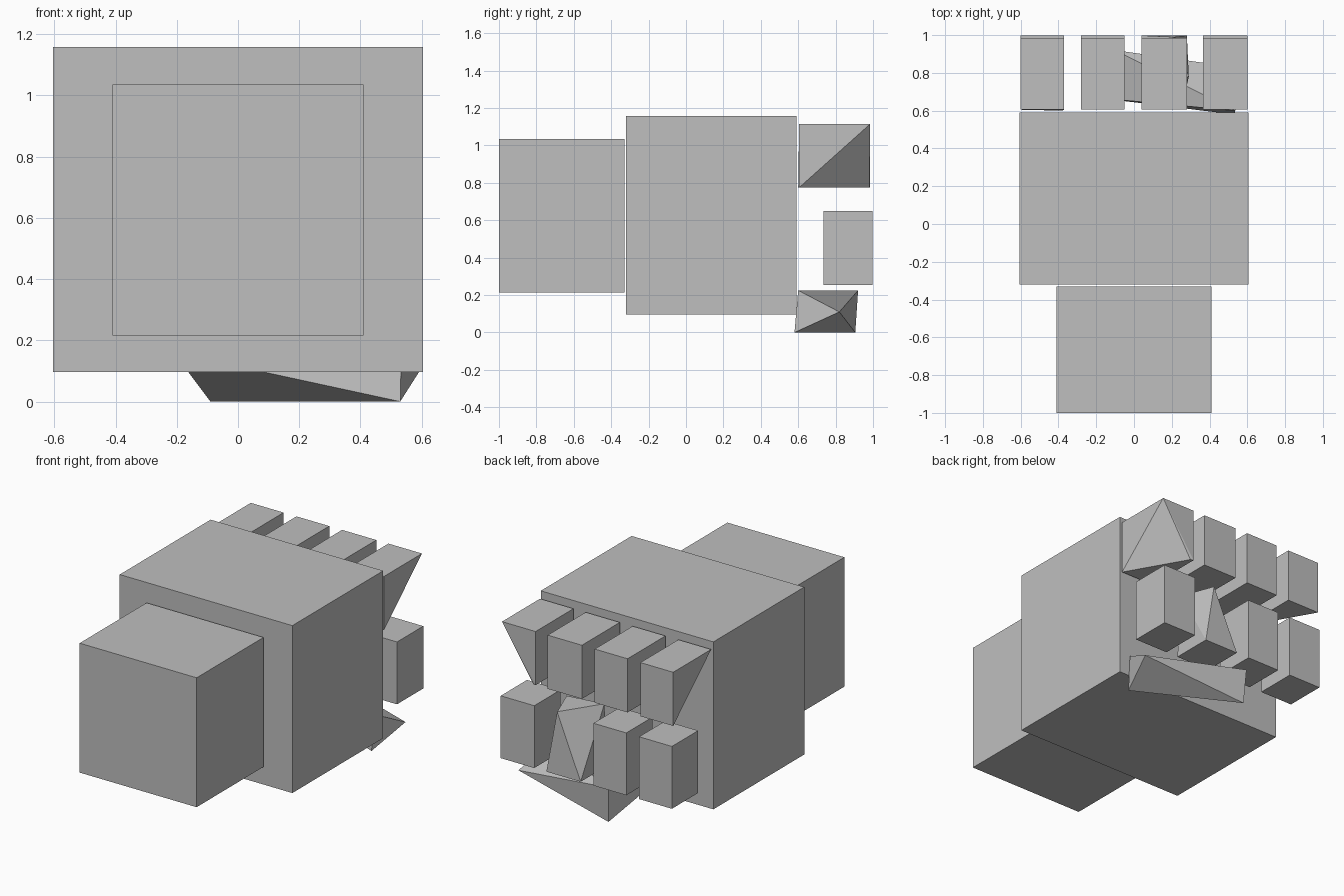
import bpy, bmesh

if "Cube" in bpy.data.objects:
    bpy.data.objects.remove(bpy.data.objects["Cube"])

grey = bpy.data.materials.new("plain grey")
grey.diffuse_color = (0.52, 0.52, 0.52, 1)
grey.use_nodes = True
grey.node_tree.nodes["Principled BSDF"].inputs["Base Color"].default_value = grey.diffuse_color


def solid(name, points):
    """Flat-faced convex block around a few corner points."""
    bm = bmesh.new()
    for p in points:
        bm.verts.new(p)
    bmesh.ops.convex_hull(bm, input=bm.verts[:])
    bmesh.ops.dissolve_limit(bm, angle_limit=0.001, verts=bm.verts[:], edges=bm.edges[:])
    bmesh.ops.recalc_face_normals(bm, faces=bm.faces[:])
    mesh = bpy.data.meshes.new(name)
    bm.to_mesh(mesh)
    bm.free()
    mesh.materials.append(grey)
    obj = bpy.data.objects.new(name, mesh)
    bpy.context.collection.objects.link(obj)
    return obj


def block(name, xs, ys, zs, moved=None):
    """Box from ranges; 'moved' shifts single corners keyed by (ix, iy, iz)."""
    moved = moved or {}
    solid(name, [moved.get((i, j, k), (xs[i], ys[j], zs[k]))
                 for i in (0, 1) for j in (0, 1) for k in (0, 1)])


# Forearm and palm
block("forearm", (-0.41, 0.41), (-1.0, -0.33), (0.215, 1.035))
block("palm", (-0.605, 0.605), (-0.32, 0.59), (0.097, 1.158))

# Four fingers: knuckle segments above, curled tips below
columns = [(-0.60, -0.37), (-0.28, -0.05), (0.04, 0.28), (0.365, 0.60)]
knuckle_moves = {0: {(0, 0, 0): (-0.38, 0.60, 0.775)},   # undercut outer corners
                 3: {(1, 1, 0): (0.385, 0.98, 0.775)}}
tip_moves = {2: {(0, 0, 1): (0.05, 0.745, 0.65),         # twisted tip
                 (1, 0, 1): (0.29, 0.78, 0.65),
                 (0, 1, 1): (0.21, 0.99, 0.65),
                 (1, 1, 1): (0.21, 0.99, 0.65)}}
for n, xs in enumerate(columns):
    block(f"finger_knuckle_{n + 1}", xs, (0.605, 0.985), (0.775, 1.115), knuckle_moves.get(n))
    block(f"finger_tip_{n + 1}", xs, (0.735, 0.998), (0.255, 0.65), tip_moves.get(n))

# Thumb: twisted wedge folded under the fingers
solid("thumb", [(0.53, 0.58, 0.0), (0.535, 0.60, 0.225), (0.60, 0.82, 0.11),
                (-0.10, 0.92, 0.225), (-0.09, 0.905, 0.0), (-0.21, 0.67, 0.16)])
